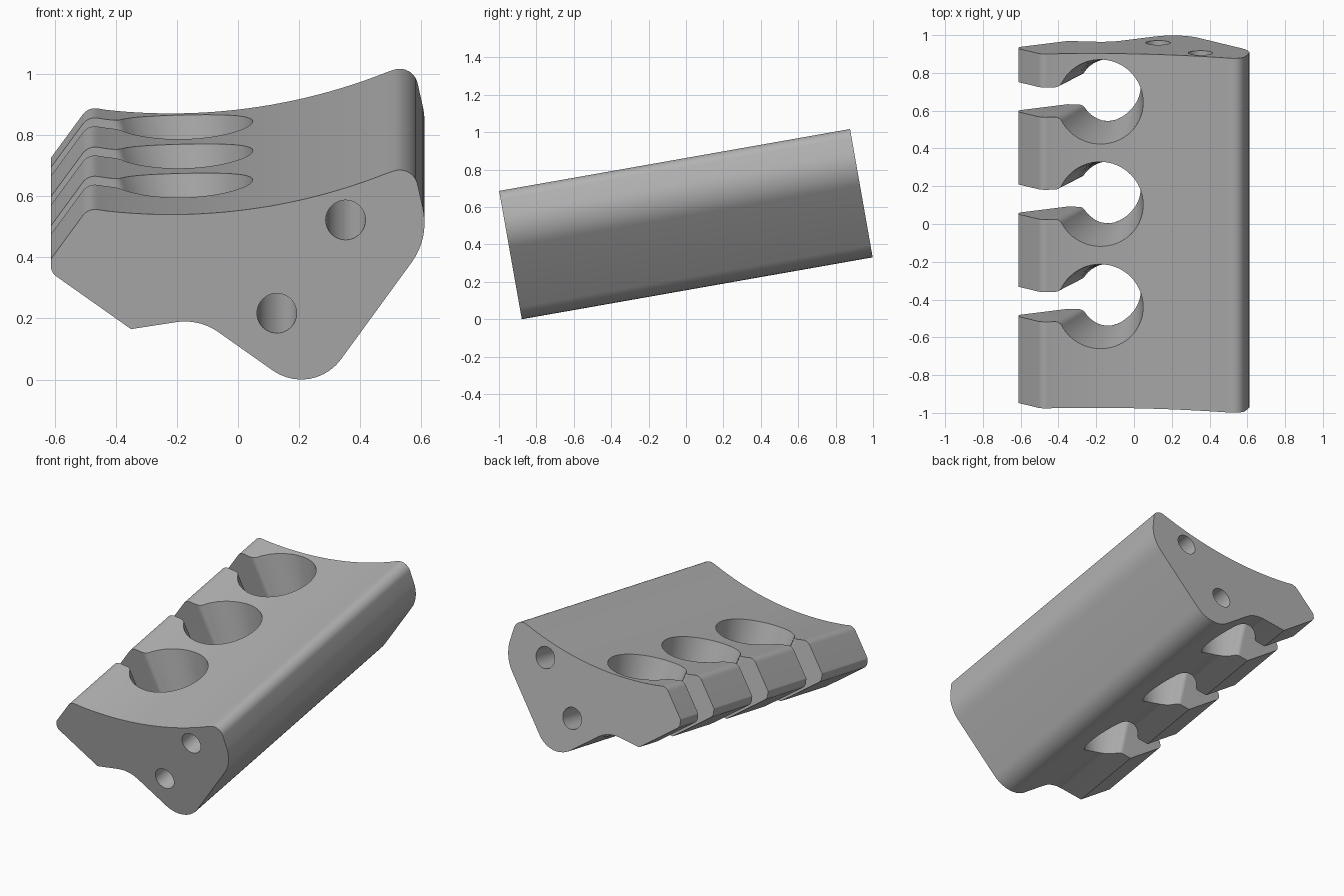
import bpy, bmesh
from math import radians, cos, sin, sqrt, atan2, pi
from mathutils import Matrix, Vector

cube = bpy.data.objects.get("Cube")
if cube:
    bpy.data.objects.remove(cube, do_unlink=True)

TILT = radians(10)
LENGTH = 1.905

grey = bpy.data.materials.new("mid_grey")
grey.use_nodes = True
grey.diffuse_color = (0.45, 0.45, 0.45, 1)
grey.node_tree.nodes["Principled BSDF"].inputs["Base Color"].default_value = (0.45, 0.45, 0.45, 1)


def loft(name, loop_a, loop_b):
    """Solid between two matching loops of 3D points."""
    bm = bmesh.new()
    a = [bm.verts.new(p) for p in loop_a]
    b = [bm.verts.new(p) for p in loop_b]
    n = len(a)
    for i in range(n):
        j = (i + 1) % n
        bm.faces.new((a[i], a[j], b[j], b[i]))
    bm.faces.new(a[::-1])
    bm.faces.new(b)
    bmesh.ops.recalc_face_normals(bm, faces=bm.faces)
    mesh = bpy.data.meshes.new(name)
    bm.to_mesh(mesh)
    bm.free()
    mesh.materials.append(grey)
    obj = bpy.data.objects.new(name, mesh)
    bpy.context.collection.objects.link(obj)
    return obj


def rounded(corners, steps=10):
    """Polygon with each (x, z, radius) corner replaced by an arc."""
    pts = []
    for i, (x, z, r) in enumerate(corners):
        p = Vector((x, z))
        if r == 0:
            pts.append(p)
            continue
        u = (Vector(corners[i - 1][:2]) - p).normalized()
        w = (Vector(corners[(i + 1) % len(corners)][:2]) - p).normalized()
        half = u.angle(w) / 2
        centre = p + (u + w).normalized() * r / sin(half)
        start = p + u * r / cos(half) * cos(half) ** 2 / sin(half) - centre
        end = p + w * r / cos(half) * cos(half) ** 2 / sin(half) - centre
        sweep = atan2(start.x * end.y - start.y * end.x, start.dot(end))
        for k in range(steps + 1):
            t = sweep * k / steps
            pts.append(centre + Vector((start.x * cos(t) - start.y * sin(t),
                                        start.x * sin(t) + start.y * cos(t))))
    return pts


# Body section: rounded lower lobe, blunt side, dished top, slanted lip
dish = []
for k in range(25):
    x = 0.49 - 0.92 * k / 24
    dish.append((x, 0.54 + 1.92 - sqrt(1.92 ** 2 - (x + 0.22) ** 2), 0))
section = rounded([(0.2435, -0.062, 0.161), (0.627, 0.464, 0.22), (0.573, 0.704, 0.06)]
                  + dish +
                  [(-0.49, 0.561, 0.05), (-0.612, 0.395, 0.015), (-0.612, 0.35, 0.04),
                   (-0.35, 0.165, 0), (-0.127, 0.1995, 0.19)])
profile = [(p.x, p.y / cos(TILT)) for p in section]
body = loft("holder_body", [(x, 0, z) for x, z in profile], [(x, LENGTH, z) for x, z in profile])

cutters = []

# Two bores running the full length
for x, z in ((0.352, 0.522), (0.127, 0.217)):
    ring = [(x + 0.065 * cos(2 * pi * k / 48), (z + 0.065 * sin(2 * pi * k / 48)) / cos(TILT))
            for k in range(48)]
    cutters.append(loft("bore_cutter", [(a, -0.1, b) for a, b in ring],
                        [(a, LENGTH + 0.1, b) for a, b in ring]))


def keyhole(s, z, half=0.08, f=0.04):
    """Tapered round pocket with a slot open to the side, corners eased."""
    depth = (0.55 - z) / 0.36
    r = 0.228 - 0.06 * depth
    cx = -0.18 + 0.05 * depth
    dx = sqrt((r + f) ** 2 - (half + f) ** 2)
    join = atan2(half + f, -dx)
    upper = [(-0.9, half)]
    for k in range(9):
        t = -pi / 2 + (join - pi / 2) * k / 8
        upper.append((cx - dx + f * cos(t), half + f + f * sin(t)))
    for k in range(1, 33):
        t = join * (1 - k / 32)
        upper.append((cx + r * cos(t), r * sin(t)))
    lower = [(x, -y) for x, y in upper[-2::-1]]
    return [(x, s + y, z) for x, y in upper + lower]


# Row of three side-opening pockets
for i in range(3):
    s = 0.545 + 0.55 * i
    cutters.append(loft("pocket_cutter", keyhole(s, -0.05), keyhole(s, 0.8)))

for c in cutters:
    c.hide_render = True
    mod = body.modifiers.new("cut", "BOOLEAN")
    mod.operation = "DIFFERENCE"
    mod.solver = "EXACT"
    mod.object = c

# Bake the cuts, then pitch the whole body
bpy.context.view_layer.update()
evaluated = body.evaluated_get(bpy.context.evaluated_depsgraph_get())
result = bpy.data.meshes.new_from_object(evaluated)
body.modifiers.clear()
body.data = result
for c in cutters:
    bpy.data.objects.remove(c, do_unlink=True)
result.transform(Matrix.Translation((0, -0.878, 0)) @ Matrix.Rotation(TILT, 4, "X"))

bpy.ops.object.select_all(action="DESELECT")
body.select_set(True)
bpy.context.view_layer.objects.active = body
bpy.ops.object.shade_smooth_by_angle(angle=radians(30))
